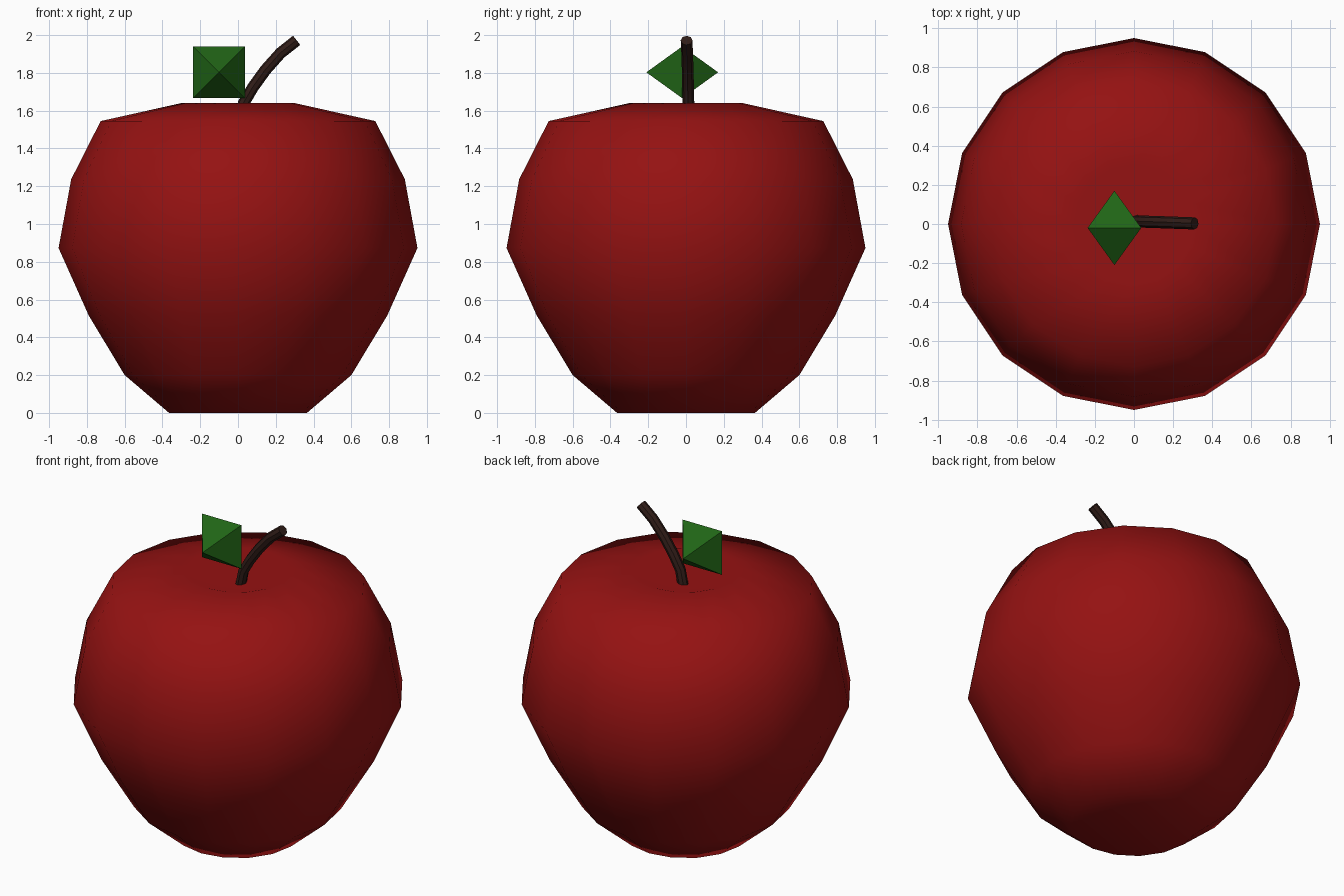
import bpy, bmesh
from math import cos, sin, tau

if "Cube" in bpy.data.objects:
    bpy.data.objects.remove(bpy.data.objects["Cube"])


def finish(name, bm, color, smooth):
    """Turn a bmesh into a named, coloured object."""
    bmesh.ops.recalc_face_normals(bm, faces=bm.faces)
    for f in bm.faces:
        f.smooth = smooth
    mesh = bpy.data.meshes.new(name)
    bm.to_mesh(mesh)
    bm.free()
    mat = bpy.data.materials.new(name + "_color")
    mat.diffuse_color = (*color, 1)
    mat.use_nodes = True
    mat.node_tree.nodes["Principled BSDF"].inputs["Base Color"].default_value = mat.diffuse_color
    mesh.materials.append(mat)
    obj = bpy.data.objects.new(name, mesh)
    bpy.context.collection.objects.link(obj)
    return obj


def lathe(profile, sides):
    """Revolve (radius, z) points; the first and last lie on the axis."""
    bm = bmesh.new()
    rings = [[bm.verts.new((r * cos(tau * i / sides), r * sin(tau * i / sides), z))
              for i in range(sides)] for r, z in profile[1:-1]]
    bottom = bm.verts.new((0, 0, profile[0][1]))
    top = bm.verts.new((0, 0, profile[-1][1]))
    for i in range(sides):
        j = (i + 1) % sides
        bm.faces.new((bottom, rings[0][j], rings[0][i]))
        for a, b in zip(rings, rings[1:]):
            bm.faces.new((a[i], a[j], b[j], b[i]))
        bm.faces.new((top, rings[-1][i], rings[-1][j]))
    return bm


# Fruit body: 16-sided lathe with a shallow dimple at each end
body_profile = [(0, 0.06), (0.365, 0), (0.60, 0.20), (0.79, 0.515), (0.95, 0.873),
                (0.883, 1.237), (0.727, 1.545), (0.30, 1.64), (0, 1.55)]
finish("apple_body", lathe(body_profile, 16), (0.3, 0.006, 0.006), True)

# Stem: 8-sided tube swept along an arc leaning to +x
path = [(0.0, 0.015, 1.50), (0.03, 0.013, 1.64), (0.08, 0.011, 1.725),
        (0.145, 0.009, 1.815), (0.225, 0.006, 1.905), (0.31, 0.003, 1.972)]
curve = bpy.data.curves.new("stem_path", "CURVE")
curve.dimensions = "3D"
curve.bevel_depth = 0.031
curve.bevel_resolution = 2
curve.use_fill_caps = True
spline = curve.splines.new("POLY")
spline.points.add(len(path) - 1)
for point, co in zip(spline.points, path):
    point.co = (*co, 1)
stem = bpy.data.objects.new("stem", curve)
bpy.context.collection.objects.link(stem)
bark = bpy.data.materials.new("stem_color")
bark.diffuse_color = (0.03, 0.012, 0.009, 1)
bark.use_nodes = True
bark.node_tree.nodes["Principled BSDF"].inputs["Base Color"].default_value = bark.diffuse_color
curve.materials.append(bark)
bpy.context.view_layer.objects.active = stem
stem.select_set(True)
bpy.ops.object.convert(target="MESH")
bpy.ops.object.shade_smooth_by_angle()

# Leaf: flat-shaded double pyramid pointing along y
bm = bmesh.new()
cx, cy, cz, h = -0.10, -0.02, 1.803, 0.137
square = [bm.verts.new((cx + sx * h, cy, cz + sz * h))
          for sx, sz in ((-1, -1), (1, -1), (1, 1), (-1, 1))]
for side in (-1, 1):
    tip = bm.verts.new((cx, cy + side * 0.19, cz))
    for i in range(4):
        bm.faces.new((square[i], square[(i + 1) % 4], tip))
finish("leaf", bm, (0.015, 0.13, 0.008), False)
